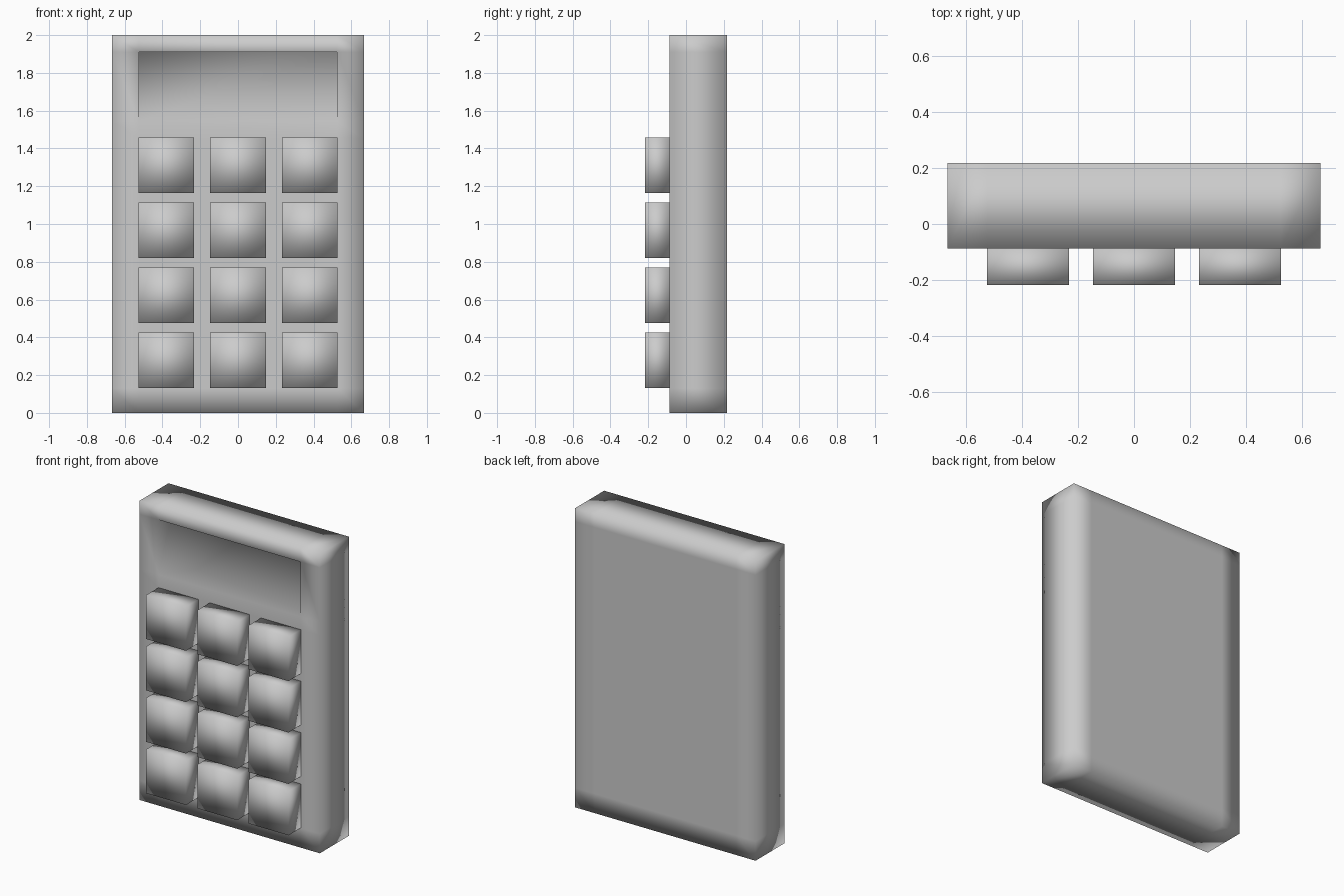
import bpy, bmesh
from mathutils import Vector

if "Cube" in bpy.data.objects:
    bpy.data.objects.remove(bpy.data.objects["Cube"])

X, FRONT, BACK, TOP = 0.667, -0.088, 0.218, 2.0
EDGE = 0.525                 # inner margin of the face layout
SCREEN_LOW, SCREEN_HIGH, SCREEN_DEPTH = 1.545, 1.91, 0.14


def box(bm, lo, hi):
    lo, hi = Vector(lo), Vector(hi)
    made = bmesh.ops.create_cube(bm, size=1)["verts"]
    for v in made:
        v.co = Vector([(lo[i] + hi[i]) / 2 + v.co[i] * (hi[i] - lo[i]) for i in range(3)])


def finish(bm, name):
    bmesh.ops.recalc_face_normals(bm, faces=bm.faces)
    for f in bm.faces:
        f.smooth = True
    mesh = bpy.data.meshes.new(name)
    bm.to_mesh(mesh)
    bm.free()
    ob = bpy.data.objects.new(name, mesh)
    bpy.context.collection.objects.link(ob)
    return ob


# Body: slab with loop cuts following the layout
bm = bmesh.new()
box(bm, (-X, FRONT, 0), (X, BACK, TOP))
cuts = [((x, 0, 0), (1, 0, 0)) for x in (-EDGE, EDGE)]
cuts += [((0, 0, z), (0, 0, 1)) for z in (0.13, 1.455, SCREEN_LOW, SCREEN_HIGH)]
for co, no in cuts:
    bmesh.ops.bisect_plane(bm, geom=bm.verts[:] + bm.edges[:] + bm.faces[:],
                           plane_co=co, plane_no=no)

# Slanted screen recess: deep at the top, flush at the bottom
centre = Vector((0, FRONT, (SCREEN_LOW + SCREEN_HIGH) / 2))
cell = min(bm.faces, key=lambda f: (f.calc_center_median() - centre).length)
low = sorted((v for v in cell.verts if v.co.z < centre.z), key=lambda v: v.co.x)
high = sorted((v for v in cell.verts if v.co.z > centre.z), key=lambda v: v.co.x)
bmesh.ops.delete(bm, geom=[cell], context='FACES_ONLY')
deep = [bm.verts.new(v.co + Vector((0, SCREEN_DEPTH, 0))) for v in high]
bm.faces.new((low[0], low[1], deep[1], deep[0]))
bm.faces.new((high[0], deep[0], deep[1], high[1]))
for i in (0, 1):
    bm.faces.new((low[i], deep[i], high[i]))
finish(bm, "calculator_body")

# Keys: 3 columns by 4 rows
for row in range(4):
    for col in range(3):
        x, z = (col - 1) * 0.379, 0.279 + row * 0.3437
        bm = bmesh.new()
        box(bm, (x - 0.147, -0.218, z - 0.147), (x + 0.147, FRONT, z + 0.147))
        finish(bm, f"key_{row + 1}_{col + 1}")
